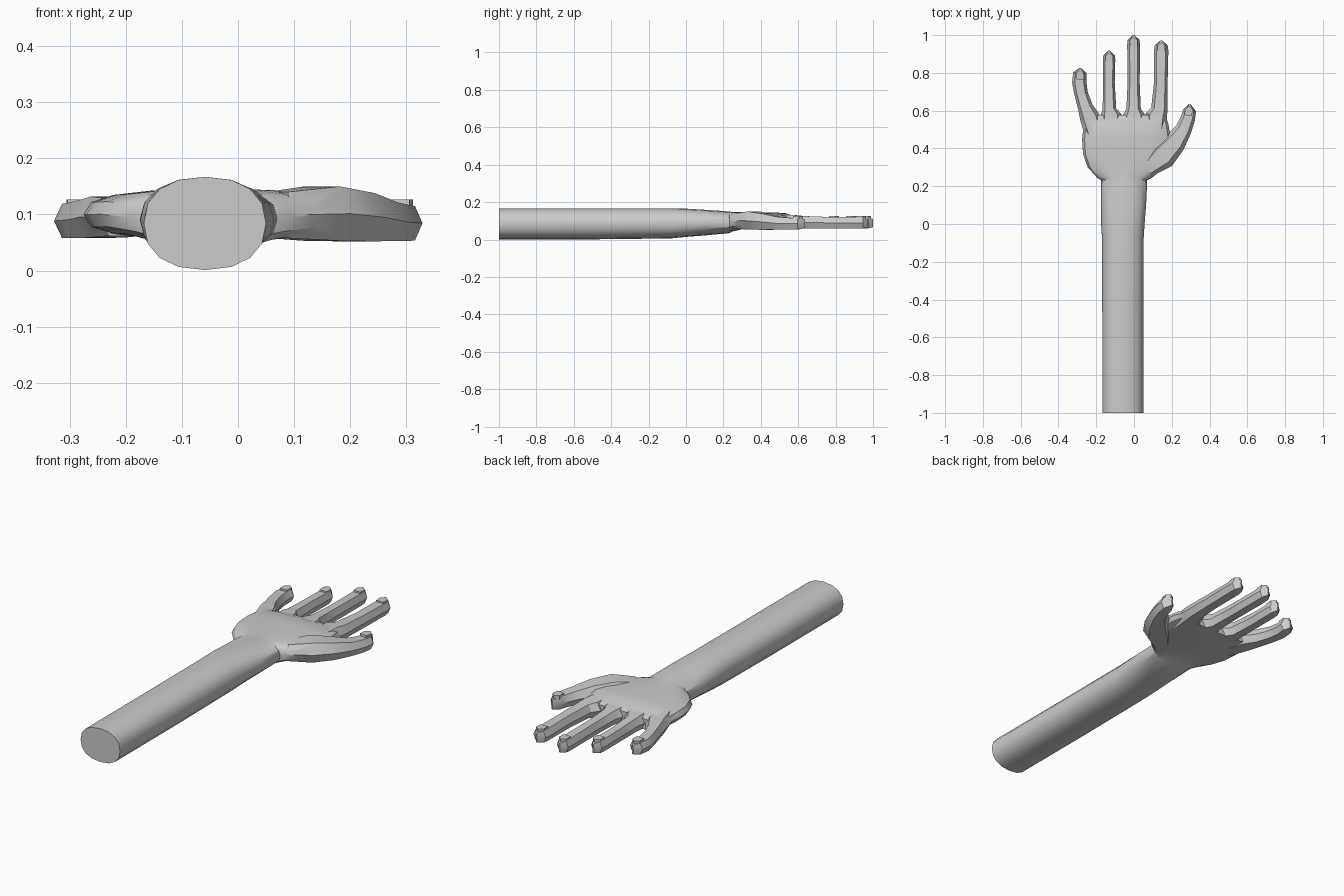
import bpy, bmesh, math
from mathutils import Vector

if "Cube" in bpy.data.objects:
    bpy.data.objects.remove(bpy.data.objects["Cube"])


def ring(n, power):
    """Unit cross-section: superellipse with n sides."""
    pts = []
    for i in range(n):
        a = 2 * math.pi * i / n
        c, s = math.cos(a), math.sin(a)
        pts.append((math.copysign(abs(c) ** (2 / power), c),
                    math.copysign(abs(s) ** (2 / power), s)))
    return pts


def finish(bm, name):
    bmesh.ops.recalc_face_normals(bm, faces=bm.faces[:])
    me = bpy.data.meshes.new(name)
    bm.to_mesh(me)
    bm.free()
    ob = bpy.data.objects.new(name, me)
    bpy.context.collection.objects.link(ob)
    return ob


def loft(name, secs, profiles, turn=True):
    """Skin sections (x, y, half width, z low, z high) along a path."""
    bm = bmesh.new()
    rings = []
    for i, (x, y, hw, lo, hi) in enumerate(secs):
        a, b = secs[max(i - 1, 0)], secs[min(i + 1, len(secs) - 1)]
        t = Vector((b[0] - a[0], b[1] - a[1])).normalized() if turn else Vector((0, 1))
        rings.append([bm.verts.new((x + t.y * u * hw, y - t.x * u * hw,
                                    (lo + hi) / 2 + v * (hi - lo) / 2))
                      for u, v in profiles[i]])
    n = len(rings[0])
    for r, q in zip(rings, rings[1:]):
        for k in range(n):
            bm.faces.new((r[k], r[(k + 1) % n], q[(k + 1) % n], q[k]))
    bm.faces.new(rings[0])
    bm.faces.new(rings[-1])
    return finish(bm, name)


# forearm and palm: y, x left, x right, z low, z high, squareness
body = [(-1, -.168, .050, .001, .167, 2.3), (-.5, -.168, .050, .001, .167, 2.3),
        (-.08, -.169, .051, .006, .167, 2.3), (.0, -.174, .056, .014, .165, 2.3),
        (.1, -.175, .064, .022, .159, 2.3), (.232, -.175, .070, .034, .150, 2.4),
        (.245, -.195, .095, .042, .148, 2.5), (.30, -.245, .165, .055, .146, 2.7),
        (.37, -.270, .195, .055, .145, 2.7), (.45, -.275, .195, .055, .145, 2.7),
        (.53, -.266, .182, .056, .142, 2.7), (.578, -.235, .165, .059, .124, 2.7)]
hand = loft("forearm_and_palm",
            [((l + r) / 2, y, (r - l) / 2, lo, hi) for y, l, r, lo, hi, p in body],
            [ring(16, b[5]) for b in body], turn=False)

# fingers: six-sided, each point is x, y, half width
HEX = [(1, 0), (.62, 1), (-.62, 1), (-1, 0), (-.62, -1), (.62, -1)]
fingers = {
    "little_finger": [(-.20, .45, .05), (-.232, .56, .054), (-.258, .62, .040),
                      (-.280, .69, .036), (-.290, .75, .038), (-.286, .80, .036), (-.285, .827, .004)],
    "ring_finger": [(-.12, .48, .05), (-.122, .575, .057), (-.130, .61, .036),
                    (-.133, .75, .031), (-.132, .87, .033), (-.132, .893, .030), (-.131, .918, .004)],
    "middle_finger": [(0, .48, .05), (0, .575, .060), (-.002, .61, .038),
                      (-.002, .75, .032), (-.002, .95, .034), (-.002, .975, .031), (-.002, 1.0, .004)],
    "index_finger": [(.11, .46, .05), (.118, .575, .058), (.134, .61, .043),
                     (.142, .75, .036), (.144, .92, .038), (.144, .947, .034), (.144, .972, .004)],
}
parts = []
for name, path in fingers.items():
    secs = []
    for i, (x, y, w) in enumerate(path):
        hi = (.128, .132, .126, .121, .119, .117, .110)[i]
        lo = (.062, .059, .058, .058, .058, .060, .066)[i]
        secs.append((x, y, w, lo, hi))
    parts.append(loft(name, secs, [HEX] * len(secs)))

# thumb with a swollen base
thumb = [(.07, .29, .045, .058, .140), (.15, .36, .073, .053, .150), (.215, .43, .060, .052, .138),
         (.262, .50, .044, .053, .121), (.286, .56, .038, .053, .116),
         (.294, .60, .035, .054, .115), (.294, .636, .004, .062, .108)]
parts.append(loft("thumb", thumb, [HEX] * len(thumb)))

# weld fingers into the palm
for p in parts:
    m = hand.modifiers.new("union", 'BOOLEAN')
    m.operation, m.solver, m.object = 'UNION', 'EXACT', p
dg = bpy.context.evaluated_depsgraph_get()
merged = bpy.data.meshes.new_from_object(hand.evaluated_get(dg))
hand.modifiers.clear()
hand.data = merged
hand.name = "arm_with_hand"
for p in parts:
    bpy.data.objects.remove(p)

# fingernails: low house-shaped plates
tips = {"little": (-.285, .827, 0), "ring": (-.131, .918, 0), "middle": (-.002, 1.0, 0),
        "index": (.144, .972, 0), "thumb": (.294, .636, -.12)}
for name, (x, y, rot) in tips.items():
    bm = bmesh.new()
    outline = [(-.019, -.062), (.019, -.062), (.021, -.028), (0, -.010), (-.021, -.028)]
    c, s = math.cos(rot), math.sin(rot)
    f = bm.faces.new([bm.verts.new((x + u * c - v * s, y + u * s + v * c, .105)) for u, v in outline])
    ext = bmesh.ops.extrude_face_region(bm, geom=[f])
    for v in ext["geom"]:
        if isinstance(v, bmesh.types.BMVert):
            v.co.z = .127
    finish(bm, name + "_nail")

# smooth skin, crisp edges
bpy.ops.object.select_all(action='DESELECT')
hand.select_set(True)
bpy.context.view_layer.objects.active = hand
bpy.ops.object.shade_smooth_by_angle(angle=math.radians(32))
